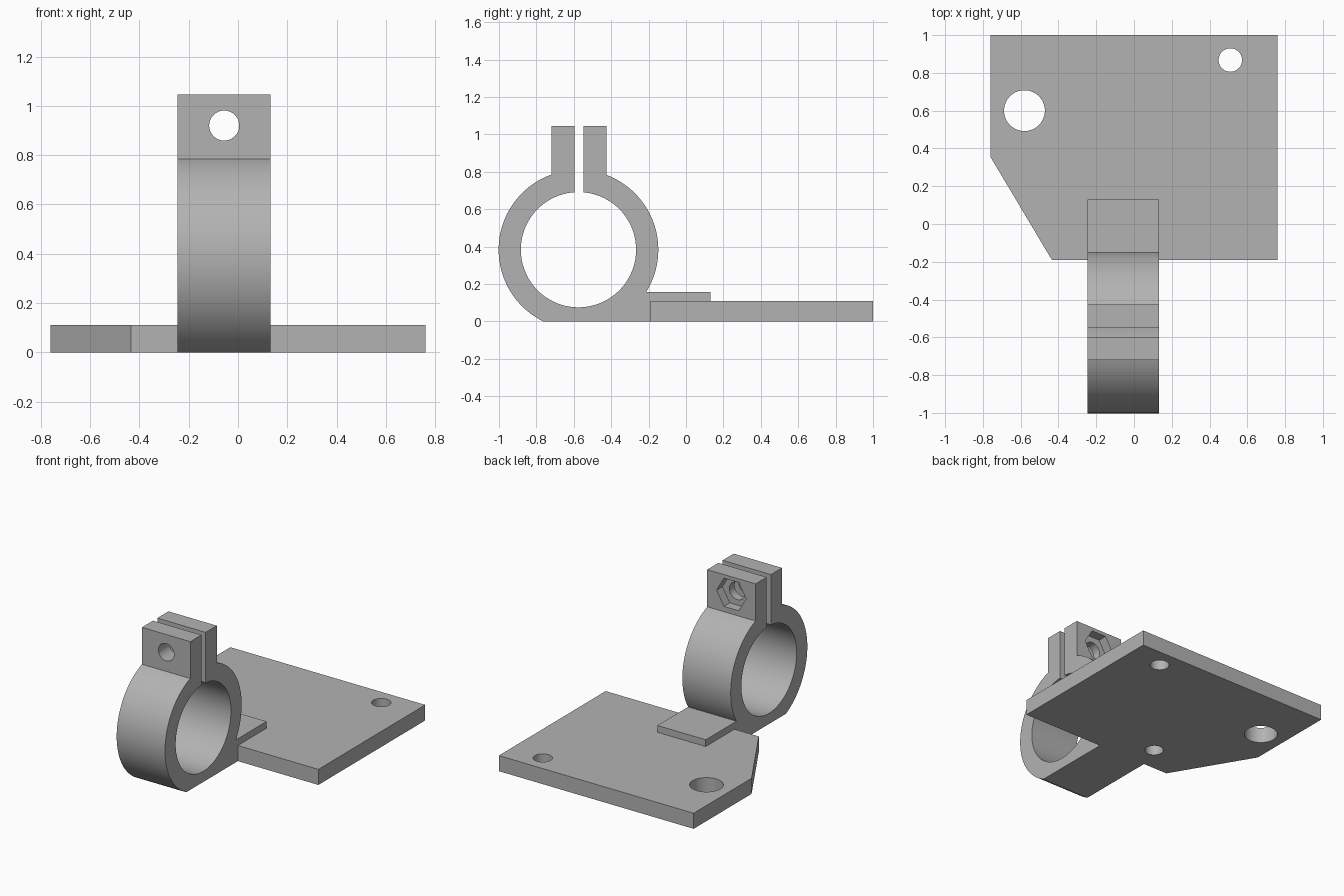
import bpy, bmesh, math
from mathutils import Vector

if "Cube" in bpy.data.objects:
    bpy.data.objects.remove(bpy.data.objects["Cube"])

grey = bpy.data.materials.new("plain grey")
grey.diffuse_color = (0.45, 0.45, 0.45, 1)
grey.use_nodes = True
grey.node_tree.nodes["Principled BSDF"].inputs["Base Color"].default_value = grey.diffuse_color


def prism(name, outline, offset):
    """Extrude a closed outline of 3D points along an offset vector."""
    bm = bmesh.new()
    face = bm.faces.new([bm.verts.new(p) for p in outline])
    ext = bmesh.ops.extrude_face_region(bm, geom=[face])
    moved = [g for g in ext["geom"] if isinstance(g, bmesh.types.BMVert)]
    bmesh.ops.translate(bm, vec=Vector(offset), verts=moved)
    bmesh.ops.recalc_face_normals(bm, faces=bm.faces)
    mesh = bpy.data.meshes.new(name)
    bm.to_mesh(mesh)
    bm.free()
    mesh.materials.append(grey)
    obj = bpy.data.objects.new(name, mesh)
    bpy.context.collection.objects.link(obj)
    return obj


def arc(cu, cv, r, a0, a1, n):
    return [(cu + r * math.cos(a0 + (a1 - a0) * i / n),
             cv + r * math.sin(a0 + (a1 - a0) * i / n)) for i in range(n + 1)]


def circle(cu, cv, r, n=64):
    return arc(cu, cv, r, 0, math.tau, n)[:-1]


def cut(target, cutters):
    """Subtract each cutter, then drop it."""
    for c in cutters:
        mod = target.modifiers.new("hole", 'BOOLEAN')
        mod.operation, mod.solver, mod.object = 'DIFFERENCE', 'EXACT', c
        bpy.context.view_layer.objects.active = target
        bpy.ops.object.modifier_apply(modifier=mod.name)
        bpy.data.objects.remove(c)


def smooth(obj):
    bpy.ops.object.select_all(action='DESELECT')
    obj.select_set(True)
    bpy.context.view_layer.objects.active = obj
    bpy.ops.object.shade_smooth_by_angle(angle=math.radians(25))


# Mounting plate with a clipped corner and three round holes
PLATE_TOP = 0.11
corners = [(-0.76, 1), (-0.76, 0.355), (-0.435, -0.19), (0.76, -0.19), (0.76, 1)]
plate = prism("mounting_plate", [(x, y, 0) for x, y in corners], (0, 0, PLATE_TOP))
holes = [(-0.58, 0.6, 0.108), (0.51, 0.868, 0.062), (-0.18, -0.01, 0.06)]
cut(plate, [prism("plate_hole_cutter", [(x, y, -0.1) for x, y in circle(*h)], (0, 0, 0.4))
            for h in holes])

# Split ring clamp: one side profile with ears, foot and tab
CY, CZ, RO, RI = -0.575, 0.383, 0.427, 0.308
X0, X1 = -0.245, 0.132
EAR_TOP, EAR_FRONT, EAR_BACK = 1.045, -0.72, -0.425
GAP_FRONT, GAP_BACK = -0.597, -0.549
TAB_TOP = 0.158


def at_y(r, y):
    return math.acos((y - CY) / r)


foot = math.asin((TAB_TOP - CZ) / RO)
heel = math.pi + math.asin(CZ / RO)
profile = [(-0.19, 0), (-0.19, PLATE_TOP), (0.13, PLATE_TOP), (0.13, TAB_TOP)]
profile += arc(CY, CZ, RO, foot, at_y(RO, EAR_BACK), 40)
profile += [(EAR_BACK, EAR_TOP), (GAP_BACK, EAR_TOP)]
profile += arc(CY, CZ, RI, at_y(RI, GAP_BACK), at_y(RI, GAP_FRONT) - math.tau, 96)
profile += [(GAP_FRONT, EAR_TOP), (EAR_FRONT, EAR_TOP)]
profile += arc(CY, CZ, RO, at_y(RO, EAR_FRONT), heel, 56)
clamp = prism("ring_clamp", [(X0, y, z) for y, z in profile], (X1 - X0, 0, 0))

# Bolt hole through both ears, hexagonal nut pocket in the back ear
BX, BZ = -0.056, 0.92
bolt = prism("bolt_cutter", [(x, -0.9, z) for x, z in circle(BX, BZ, 0.061, 48)], (0, 0.7, 0))
nut = prism("nut_cutter", [(x, EAR_BACK - 0.065, z) for x, z in circle(BX, BZ, 0.115, 6)],
            (0, 0.2, 0))
cut(clamp, [bolt, nut])

for part in (plate, clamp):
    smooth(part)
